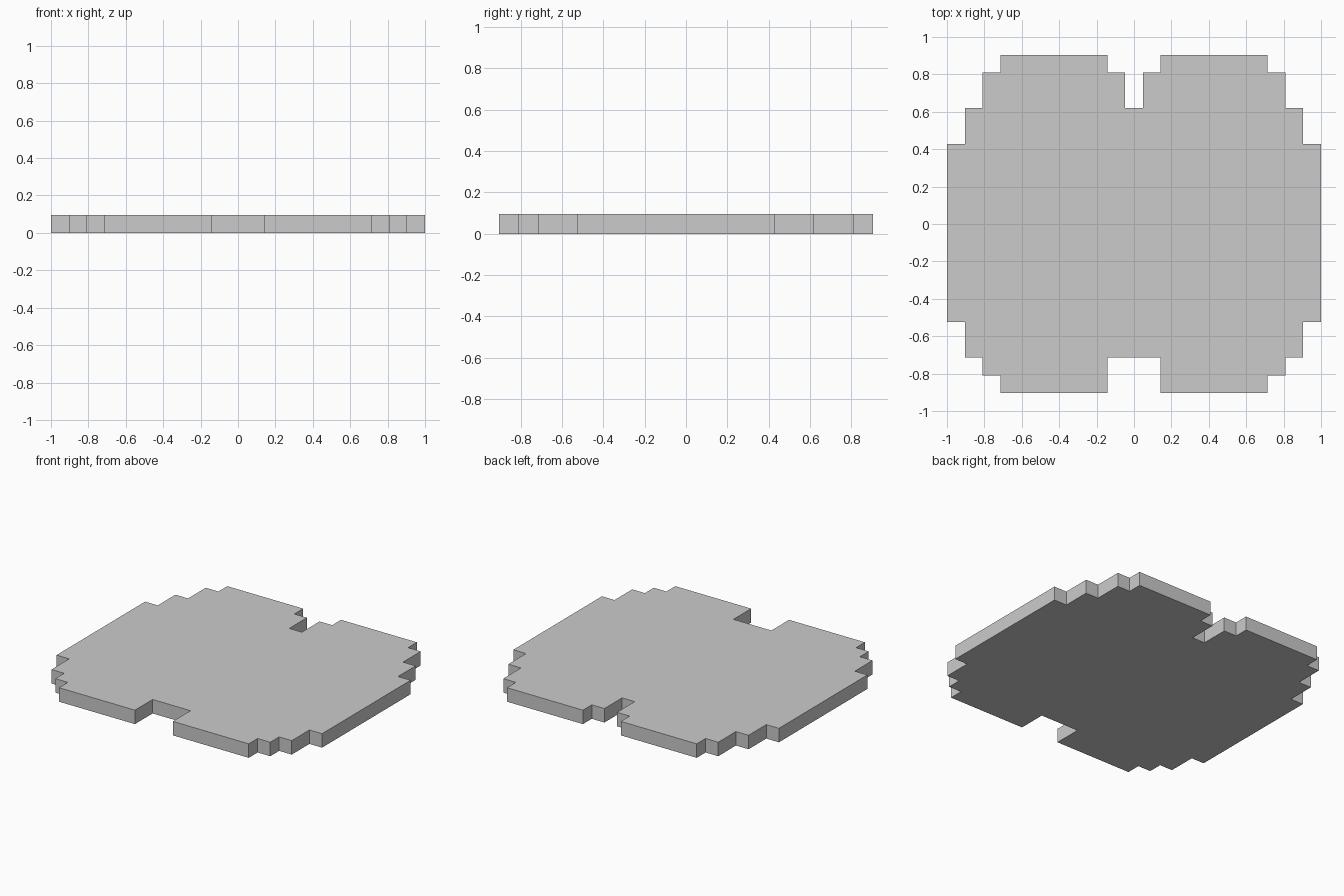
import bpy, bmesh

if "Cube" in bpy.data.objects:
    bpy.data.objects.remove(bpy.data.objects["Cube"])

U = 2 / 21  # one pixel step of the stepped outline

# Right half of the outline, counter-clockwise from front notch to back notch
half = [(1.5, -7.5), (1.5, -9.5), (7.5, -9.5), (7.5, -8.5), (8.5, -8.5),
        (8.5, -7.5), (9.5, -7.5), (9.5, -5.5), (10.5, -5.5), (10.5, 4.5),
        (9.5, 4.5), (9.5, 6.5), (8.5, 6.5), (8.5, 8.5), (7.5, 8.5),
        (7.5, 9.5), (1.5, 9.5), (1.5, 8.5), (0.5, 8.5), (0.5, 6.5)]
outline = half + [(-x, y) for x, y in reversed(half)]

# Flat slab: outline face extruded one step upwards
bm = bmesh.new()
base = bm.faces.new([bm.verts.new((x * U, y * U, 0)) for x, y in outline])
top = bmesh.ops.extrude_face_region(bm, geom=[base], use_keep_orig=True)
bmesh.ops.translate(bm, vec=(0, 0, U),
                    verts=[g for g in top["geom"] if isinstance(g, bmesh.types.BMVert)])
bmesh.ops.recalc_face_normals(bm, faces=bm.faces)

mesh = bpy.data.meshes.new("stepped_slab")
bm.to_mesh(mesh)
bm.free()
slab = bpy.data.objects.new("stepped_slab", mesh)
bpy.context.collection.objects.link(slab)
